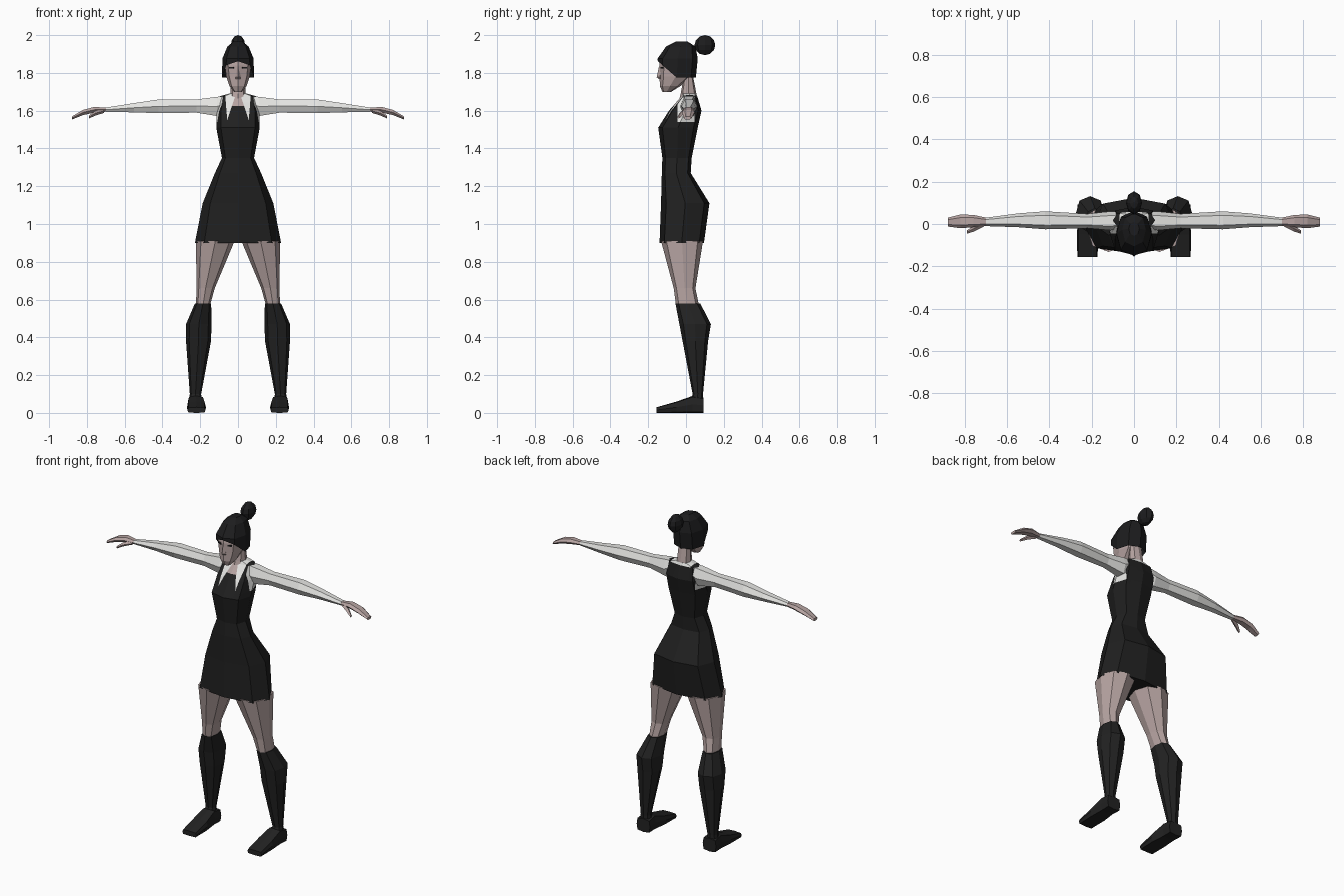
import bpy, bmesh, math
from mathutils import Vector

if "Cube" in bpy.data.objects:
    bpy.data.objects.remove(bpy.data.objects["Cube"])


def material(name, r, g, b):
    m = bpy.data.materials.new(name)
    m.diffuse_color = (r, g, b, 1)
    m.use_nodes = True
    m.node_tree.nodes["Principled BSDF"].inputs["Base Color"].default_value = m.diffuse_color
    return m


SKIN = material("skin", 0.47, 0.37, 0.36)
WHITE = material("white cloth", 0.78, 0.78, 0.76)
DRESS = material("black dress", 0.014, 0.014, 0.014)
SOCK = material("black sock", 0.016, 0.016, 0.016)
HAIR = material("dark hair", 0.012, 0.012, 0.013)


def finish(name, bm, mats, mirror=False):
    bmesh.ops.recalc_face_normals(bm, faces=bm.faces)
    me = bpy.data.meshes.new(name)
    bm.to_mesh(me)
    bm.free()
    for m in mats:
        me.materials.append(m)
    ob = bpy.data.objects.new(name, me)
    bpy.context.collection.objects.link(ob)
    if mirror:
        ob.modifiers.new("mirror", 'MIRROR').use_mirror_merge = False
    return ob


def loft(rings, axis='z', n=8, e=0.85, caps=True):
    """Skin over rings (t, a0, a1, b0, b1): position along axis, then the two spans."""
    bm = bmesh.new()
    loops = []
    for t, a0, a1, b0, b1 in rings:
        loop = []
        for i in range(n):
            w = 2 * math.pi * i / n
            c, s = math.cos(w), math.sin(w)
            c = 0 if abs(c) < 1e-6 else math.copysign(abs(c) ** e, c)
            s = 0 if abs(s) < 1e-6 else math.copysign(abs(s) ** e, s)
            a = (a0 + a1) / 2 + c * (a1 - a0) / 2
            b = (b0 + b1) / 2 + s * (b1 - b0) / 2
            loop.append(bm.verts.new({'z': (a, b, t), 'x': (t, a, b), 'y': (a, t, b)}[axis]))
        loops.append(loop)
    for p, q in zip(loops, loops[1:]):
        for i in range(n):
            j = (i + 1) % n
            bm.faces.new((p[i], p[j], q[j], q[i]))
    if caps:
        bm.faces.new(loops[0])
        bm.faces.new(loops[-1])
    bmesh.ops.recalc_face_normals(bm, faces=bm.faces)
    return bm, loops


def sym(*rows):
    """Rings symmetric in x: (z, half width, front y, back y)."""
    return [(z, -h, h, f, b) for z, h, f, b in rows]


# Dress: skirt, bodice and shoulders in one shell
bm, _ = loft(sym((0.90, 0.228, -0.14, 0.095), (1.11, 0.187, -0.132, 0.124),
                 (1.27, 0.122, -0.128, 0.025), (1.35, 0.085, -0.125, 0.03),
                 (1.51, 0.115, -0.147, 0.062), (1.60, 0.114, -0.09, 0.082),
                 (1.675, 0.10, -0.025, 0.06), (1.69, 0.05, -0.02, 0.055)), e=0.7)
# Cut the collar, neckline and armhole outlines into the upper bodice
cuts = [((0, 0, 1.54), (0, 0, 1)), ((0, 0, 1.625), (0, 0, 1)),
        ((0, -0.045, 0), (0, 1, 0)), ((0, 0.045, 0), (0, 1, 0))]
for s in (-1, 1):
    cuts += [((s * 0.057, 0, 1.55), (1, 0, s * 0.33)),
             ((s * 0.057, 0, 1.55), (1, 0, -s * 0.08))]
for co, no in cuts:
    faces = [f for f in bm.faces if f.calc_center_median().z > 1.515]
    geom = list({v for f in faces for v in f.verts} | {d for f in faces for d in f.edges}) + faces
    bmesh.ops.bisect_plane(bm, geom=geom, plane_co=co, plane_no=no)
bm.normal_update()
for f in bm.faces:
    c, no = f.calc_center_median(), f.normal
    inner, outer = 0.057 - 0.33 * (c.z - 1.55), 0.057 + 0.08 * (c.z - 1.55)
    if no.y < -0.2 and c.z > 1.55 and inner < abs(c.x) < outer:
        f.material_index = 1
    elif no.y < -0.2 and c.z > 1.625 and abs(c.x) <= inner:
        f.material_index = 2
    elif abs(no.x) > 0.5 and c.z > 1.54 and abs(c.y) < 0.045:
        f.material_index = 1
    elif c.z > 1.68:
        f.material_index = 1
finish("dress", bm, [DRESS, WHITE, SKIN])

# Neck, with the white collar band at the back
bm, _ = loft(sym((1.62, 0.045, -0.045, 0.06), (1.69, 0.04, -0.028, 0.055),
                 (1.79, 0.037, -0.01, 0.036)))
for f in bm.faces:
    c = f.calc_center_median()
    f.material_index = int(c.z < 1.69 and c.y > 0.0)
finish("neck", bm, [SKIN, WHITE])

# Head and nose
bm, _ = loft(sym((1.70, 0.022, -0.125, -0.078), (1.73, 0.045, -0.138, -0.03),
                 (1.78, 0.062, -0.14, 0.03), (1.84, 0.07, -0.141, 0.045),
                 (1.90, 0.068, -0.13, 0.05), (1.945, 0.04, -0.09, 0.02)))
finish("head", bm, [SKIN])
bm, _ = loft(sym((1.768, 0.013, -0.145, -0.12), (1.777, 0.014, -0.155, -0.12),
                 (1.835, 0.006, -0.143, -0.12)), n=4, e=1)
finish("nose", bm, [SKIN])

# Eyes as thin plates lying on the face
bpy.ops.mesh.primitive_cube_add(size=1)
eye = bpy.context.object
eye.name = "eye_right"
eye.scale = (0.026, 0.006, 0.009)
eye.location = (0.034, -0.127, 1.828)
eye.rotation_euler = (0, 0, 0.45)
eye.data.materials.append(HAIR)
other = eye.copy()
other.name = "eye_left"
other.location.x *= -1
other.rotation_euler.z *= -1
bpy.context.collection.objects.link(other)

# Hair cap: hairline high on the forehead, low at sides and back
bm, loops = loft(sym((1.78, 0.084, -0.149, 0.052), (1.875, 0.083, -0.151, 0.062),
                     (1.94, 0.056, -0.105, 0.05), (1.965, 0.025, -0.055, 0.01)), caps=False)
for v in loops[0]:
    v.co.z = 1.862 if v.co.y < -0.14 else 1.84 if v.co.y < -0.09 else 1.775
bm.faces.new(loops[-1])
finish("hair", bm, [HAIR])

# Bun
bm = bmesh.new()
bmesh.ops.create_uvsphere(bm, u_segments=8, v_segments=6, radius=1)
for v in bm.verts:
    v.co = Vector((v.co.x * 0.038, v.co.y * 0.055 + 0.1, v.co.z * 0.053 + 1.947))
finish("hair_bun", bm, [HAIR])

# Sleeves, hands and thumbs
bm, _ = loft([(0.06, -0.02, 0.055, 1.60, 1.682), (0.11, -0.03, 0.06, 1.565, 1.68),
              (0.22, -0.02, 0.048, 1.585, 1.664), (0.42, -0.025, 0.06, 1.582, 1.664),
              (0.55, -0.015, 0.05, 1.588, 1.643), (0.70, -0.01, 0.03, 1.592, 1.618)], 'x', n=6)
finish("sleeves", bm, [WHITE], True)
bm, _ = loft([(0.69, -0.008, 0.028, 1.594, 1.616), (0.76, -0.015, 0.043, 1.588, 1.622),
              (0.82, -0.02, 0.045, 1.575, 1.606), (0.88, -0.012, 0.03, 1.552, 1.57)], 'x', n=6)
finish("hands", bm, [SKIN], True)
bm, _ = loft([(0.71, -0.012, 0.012, 1.588, 1.608), (0.755, -0.035, -0.005, 1.574, 1.6),
              (0.79, -0.046, -0.03, 1.558, 1.573)], 'x', n=4)
finish("thumbs", bm, [SKIN], True)

# Thighs, long socks and feet
bm, _ = loft([(0.57, 0.148, 0.222, -0.053, 0.068), (0.66, 0.123, 0.22, -0.065, 0.05),
              (0.91, 0.018, 0.222, -0.132, 0.09)])
finish("thighs", bm, [SKIN], True)
bm, _ = loft([(0.04, 0.19, 0.262, 0.02, 0.09), (0.10, 0.195, 0.255, 0.035, 0.09),
              (0.38, 0.143, 0.275, -0.018, 0.117), (0.47, 0.14, 0.275, -0.035, 0.132),
              (0.58, 0.142, 0.228, -0.056, 0.075)])
finish("long_socks", bm, [SOCK], True)
bm, _ = loft([(0.093, 0.178, 0.268, 0, 0.08), (0.035, 0.18, 0.265, 0, 0.09),
              (-0.05, 0.17, 0.27, 0, 0.06), (-0.155, 0.172, 0.268, 0, 0.03)], 'y', e=0.4)
finish("feet", bm, [SOCK], True)
